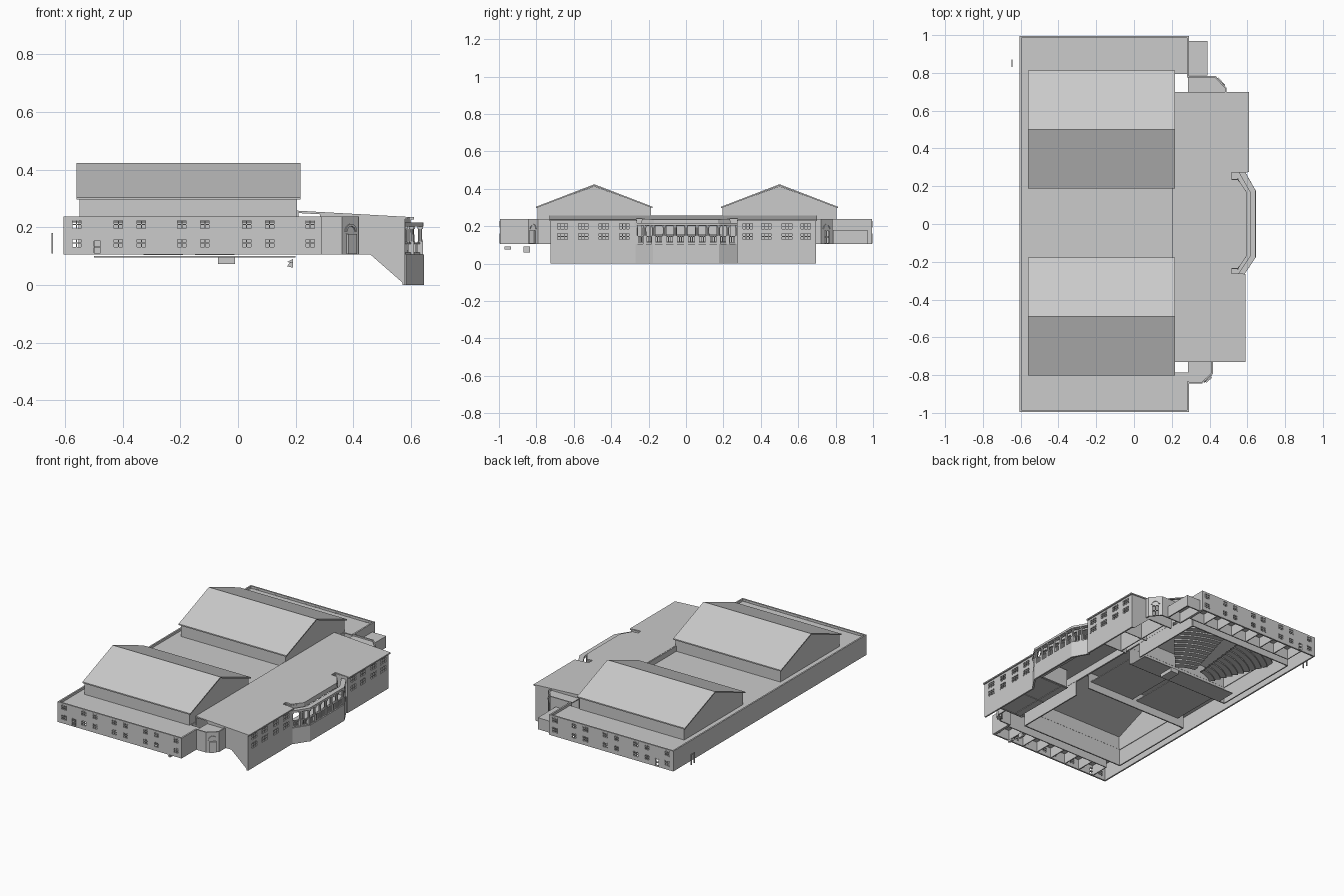
import bpy, bmesh, math
from mathutils import Matrix, Vector

if "Cube" in bpy.data.objects:
    bpy.data.objects.remove(bpy.data.objects["Cube"])

Z0, ZR, ZT = 0.105, 0.222, 0.237      # ground floor, flat roof, parapet top


def finish(name, bm):
    bmesh.ops.recalc_face_normals(bm, faces=bm.faces)
    me = bpy.data.meshes.new(name)
    bm.to_mesh(me)
    bm.free()
    ob = bpy.data.objects.new(name, me)
    bpy.context.collection.objects.link(ob)
    return ob


def add_box(bm, c, s, ang=0):
    m = Matrix.Translation(c) @ Matrix.Rotation(ang, 4, 'Z') @ Matrix.Diagonal((*s, 1))
    bmesh.ops.create_cube(bm, size=1, matrix=m)


def boxes(name, items):
    """Each item is x0, x1, y0, y1, z0, z1."""
    bm = bmesh.new()
    for a, b, c, d, e, f in items:
        add_box(bm, ((a+b)/2, (c+d)/2, (e+f)/2), (b-a, d-c, f-e))
    return finish(name, bm)


def extrude(name, pts, vec):
    bm = bmesh.new()
    f = bm.faces.new([bm.verts.new(p) for p in pts])
    r = bmesh.ops.extrude_face_region(bm, geom=[f])
    bmesh.ops.translate(bm, vec=vec, verts=[v for v in r['geom'] if isinstance(v, bmesh.types.BMVert)])
    return finish(name, bm)


def path_wall(name, pts, t, z0, z1):
    bm = bmesh.new()
    for p, q in zip(pts, pts[1:]):
        p, q = Vector(p), Vector(q)
        d, m = q - p, (p + q) / 2
        add_box(bm, (m.x, m.y, (z0+z1)/2), (d.length + t*0.4, t, z1 - z0), math.atan2(d.y, d.x))
    return finish(name, bm)


def openings(wall, name, wins, ang, depth=0.01):
    """Cut windows (x, y, z, width, height, panes) and fit frames with glazing bars."""
    cut, fr = bmesh.new(), bmesh.new()
    u = Vector((math.cos(ang), math.sin(ang), 0))
    for x, y, z, w, h, n in wins:
        c = Vector((x, y, z))
        add_box(cut, c, (w, depth*4, h), ang)
        for i in range(n + 1):
            add_box(fr, c + u*(w*(i/n - 0.5)), (0.0035, depth*1.2, h), ang)
        for k in (-0.5, 0, 0.5):
            add_box(fr, c + Vector((0, 0, k*h)), (w, depth*1.2, 0.0035), ang)
    cutter = finish(name + "_cutter", cut)
    cutter.hide_render = True
    cutter.hide_viewport = True
    finish(name, fr)
    mod = wall.modifiers.new("openings", 'BOOLEAN')
    mod.operation, mod.object, mod.solver = 'DIFFERENCE', cutter, 'EXACT'
    dg = bpy.context.evaluated_depsgraph_get()
    me = bpy.data.meshes.new_from_object(wall.evaluated_get(dg))
    wall.modifiers.clear()
    wall.data = me
    bpy.data.objects.remove(cutter)


# long side walls with two rows of windows and a door
cols = (-0.56, -0.415, -0.335, -0.195, -0.115, 0.03, 0.11, 0.25)
for s, side in ((-1, "front"), (1, "back")):
    y = s * 0.99
    wall = boxes(side + "_wall", [(-0.6, 0.29, y-0.005, y+0.005, Z0, ZT)])
    wins = [(x, y, z, 0.033, 0.03, 2) for x in cols for z in (0.145, 0.21)]
    openings(wall, side + "_windows", wins + [(-0.488, y, 0.132, 0.026, 0.046, 1)], 0)

# rear wall and short returns
boxes("rear_wall", [(-0.605, -0.595, -0.995, 0.995, Z0, ZT)])
boxes("end_returns", [(0.28, 0.29, -0.99, -0.835, Z0, ZT), (0.28, 0.29, 0.775, 0.99, Z0, ZT)])

# flat roof, open below the two halls
boxes("flat_roof", [(-0.6, 0.285, -0.99, -0.785, ZR-0.006, ZR), (-0.6, 0.285, 0.795, 0.99, ZR-0.006, ZR),
                    (-0.6, 0.205, -0.195, 0.205, ZR-0.006, ZR), (-0.6, -0.545, -0.8, 0.8, ZR-0.006, ZR)])
boxes("low_end_annex", [(0.29, 0.39, 0.785, 0.97, 0.173, 0.18), (0.29, 0.39, 0.962, 0.97, Z0, 0.18),
                        (0.382, 0.39, 0.785, 0.97, Z0, 0.18)])

# gabled halls
for name, yc in (("north_hall", 0.5), ("south_hall", -0.49)):
    a, b, hw = -0.55, 0.205, 0.3
    boxes(name + "_side_walls", [(a, b, yc+s*hw-0.004, yc+s*hw+0.004, ZR-0.01, 0.302) for s in (-1, 1)])
    for x, end in ((a, "rear"), (b-0.008, "inner")):
        extrude(f"{name}_{end}_gable", [(x, yc-hw, ZR-0.01), (x, yc+hw, ZR-0.01), (x, yc+hw, 0.302),
                                        (x, yc, 0.414), (x, yc-hw, 0.302)], (0.008, 0, 0))
    extrude(name + "_roof", [(-0.56, yc-0.312, 0.296), (-0.56, yc, 0.416), (-0.56, yc+0.312, 0.296),
                             (-0.56, yc+0.312, 0.304), (-0.56, yc, 0.424), (-0.56, yc-0.312, 0.304)],
            (0.777, 0, 0))

# sloping roof of the entrance wing, notched round the balcony bay
roof = extrude("wing_roof", [(x, y, 0.25 - (x-0.2)*0.056) for x, y in (
    (0.205, -0.73), (0.59, -0.73), (0.59, -0.265), (0.51, -0.265), (0.51, -0.235), (0.55, -0.235),
    (0.595, -0.17), (0.595, 0.17), (0.55, 0.235), (0.51, 0.235), (0.51, 0.275), (0.61, 0.275),
    (0.61, 0.7), (0.205, 0.7))], (0, 0, 0.008))
boxes("wing_roof_step", [(0.2, 0.21, -0.73, 0.7, ZR-0.02, 0.256)])

# wing end walls, bottom edge ramping down to the lower ground
for name, y, x in (("wing_south_end", -0.725, 0.58), ("wing_north_end", 0.687, 0.6)):
    extrude(name, [(0.285, y, Z0), (0.46, y, Z0), (0.58, y, 0), (x, y, 0), (x, y, 0.232),
                   (0.285, y, 0.25)], (0, 0.008, 0))

# wing front walls with windows
for name, x, ys, c in (("wing_front_south", 0.58, (-0.725, -0.262), (-0.66, -0.55, -0.44, -0.33)),
                       ("wing_front_north", 0.6, (0.272, 0.695), (0.33, 0.43, 0.54, 0.64))):
    w = boxes(name, [(x-0.01, x, ys[0], ys[1], 0, 0.232)])
    openings(w, name + "_windows", [(x-0.005, y, z, 0.055, 0.034, 3) for y in c for z in (0.145, 0.2)],
             math.pi/2)

# angled corner entrances with an arched door
for name, pts in (("south_entrance", [(0.285, -0.84), (0.36, -0.84), (0.415, -0.79), (0.415, -0.725)]),
                  ("north_entrance", [(0.285, 0.78), (0.43, 0.78), (0.485, 0.72), (0.485, 0.695)])):
    yin = pts[3][1]
    wall = path_wall(name + "_walls", pts, 0.008, Z0, ZT)
    extrude(name + "_roof", [(x, y, ZR) for x, y in pts + [(pts[0][0], yin)]], (0, 0, 0.006))
    p, q = Vector(pts[1]), Vector(pts[2])
    m, d = (p+q)/2, (q-p).normalized()
    openings(wall, name + "_door", [(m.x, m.y, 0.142, 0.04, 0.07, 2)], math.atan2(d.y, d.x), 0.008)
    out = Vector((abs(d.y), abs(d.x)*(-1 if m.y < 0 else 1)))
    arch = []
    for r, sgn in ((0.027, 1), (0.019, -1)):
        for i in range(9):
            t = math.pi*i/8*sgn + (0 if sgn > 0 else math.pi)
            o = m + d*(r*math.cos(t)) + out*0.003
            arch.append((o.x, o.y, 0.185 + r*abs(math.sin(t))))
    extrude(name + "_arch", arch, (out.x*0.006, out.y*0.006, 0))

# balcony bay: base wall, floor, glazed inner wall
outer = [(0.58, -0.265), (0.64, -0.175), (0.64, 0.175), (0.585, 0.272)]
inner = [(0.51, -0.235), (0.548, -0.235), (0.59, -0.17), (0.59, 0.17), (0.548, 0.235), (0.51, 0.235)]
path_wall("bay_base", outer, 0.01, 0, Z0)
extrude("bay_floor", [(x, y, Z0-0.006) for x, y in outer + [(0.51, 0.272), (0.51, -0.265)]], (0, 0, 0.006))
boxes("bay_cheeks", [(0.505, 0.58, -0.27, -0.262, Z0, 0.234), (0.505, 0.6, 0.272, 0.28, Z0, 0.234)])
path_wall("bay_sill", inner, 0.008, Z0, 0.12)
path_wall("bay_lintel", inner, 0.008, 0.205, 0.23)
boxes("bay_mullions", [(0.586, 0.594, -0.17+i*0.0567-0.008, -0.17+i*0.0567+0.008, Z0, 0.21) for i in range(7)]
      + [(0.544, 0.552, s*0.235-0.006, s*0.235+0.006, Z0, 0.21) for s in (-1, 1)])
boxes("bay_back_posts", [(0.505, 0.515, -0.27, -0.235, Z0, 0.234), (0.505, 0.515, 0.235, 0.28, Z0, 0.234)])

# balcony beam, railing, balusters and columns
rail = [(x-0.008, y) for x, y in outer]
path_wall("balcony_beam", [(x-0.012, y) for x, y in outer], 0.03, 0.203, 0.217)
path_wall("balcony_rail", rail, 0.009, 0.142, 0.147)
path_wall("balcony_kerb", rail, 0.009, Z0, 0.113)
bal, col = bmesh.new(), bmesh.new()
for (p, q), n in zip(zip(rail, rail[1:]), (2, 6, 2)):
    p, q = Vector(p), Vector(q)
    for i in range(n*5 + 1):
        c = p.lerp(q, i/(n*5))
        add_box(bal, (c.x, c.y, 0.128), (0.005, 0.005, 0.032))
        if i % 5 == 0:
            bmesh.ops.create_cone(col, segments=10, radius1=0.0085, radius2=0.007, depth=0.098, cap_ends=True,
                                  matrix=Matrix.Translation((c.x, c.y, 0.154)))
            for z, h in ((0.128, 0.045), (0.198, 0.008)):
                add_box(col, (c.x, c.y, z), (0.019, 0.019, h))
finish("balcony_balusters", bal)
finish("balcony_columns", col)

# interior: corridor walls, classroom partitions, upper floors
inside = []
for s in (-1, 1):
    y0, y1 = sorted((s*0.86, s*0.985))
    inside += [(-0.5, 0.28, s*0.86-0.003, s*0.86+0.003, Z0, ZR-0.006)]
    inside += [(x-0.003, x+0.003, y0, y1, Z0, ZR-0.006) for x in [-0.5 + 0.111*i for i in range(8)]]
boxes("classroom_partitions", inside)
boxes("classroom_upper_floors", [(-0.5, 0.28, -0.985, -0.86, 0.172, 0.176), (-0.5, 0.28, 0.86, 0.985, 0.172, 0.176)])
boxes("hall_inner_walls", [(-0.55, 0.205, y-0.004, y+0.004, Z0, ZR) for y in (-0.79, -0.19, 0.2, 0.8)]
      + [(-0.554, -0.546, a, b, Z0, ZR) for a, b in ((-0.79, -0.19), (0.2, 0.8))]
      + [(0.201, 0.209, a, b, Z0, ZR) for a, b in ((-0.79, -0.3), (0.3, 0.8))])
boxes("wing_floor", [(0.3, 0.56, -0.72, -0.27, 0.108, 0.114)])
boxes("centre_floors", [(-0.5, -0.17, -0.18, 0.19, 0.15, 0.156), (-0.14, 0.19, -0.18, 0.19, 0.15, 0.156)])
boxes("wing_partitions", [(0.3, 0.57, y-0.003, y+0.003, Z0, 0.235) for y in (-0.5, -0.28, 0.285, 0.48)]
      + [(0.34, 0.346, -0.72, -0.28, Z0, 0.24), (0.34, 0.346, 0.285, 0.69, Z0, 0.24)])

# curved stepped auditorium seating, split by an aisle, and its stage pit
seat = bmesh.new()
for a0, a1 in ((48, 84), (96, 132)):
    for k in range(11):
        r0, z = 0.2 + k*0.036, 0.112 + k*0.008
        ring = []
        for i in range(9):
            t = math.radians(a0 + (a1-a0)*i/8)
            ring.append([seat.verts.new((-0.17 + r*math.cos(t), 0.2 + r*math.sin(t), h))
                         for r, h in ((r0, z-0.008), (r0, z), (r0+0.036, z), (r0+0.036, z-0.008))])
        for p, q in zip(ring, ring[1:]):
            for j in range(4):
                seat.faces.new((p[j], p[(j+1) % 4], q[(j+1) % 4], q[j]))
# rows that would pass the rear hall wall are trimmed away
bmesh.ops.bisect_plane(seat, geom=seat.verts[:] + seat.edges[:] + seat.faces[:], plane_co=(0, 0.79, 0),
                       plane_no=(0, 1, 0), clear_outer=True)
finish("auditorium_rows", seat)
boxes("stage_pit", [(-0.07, -0.01, 0.24, 0.34, 0.072, 0.1), (-0.5, 0.2, 0.21, 0.34, 0.095, 0.1)])

# small outside pieces: detached gate post and stair wedges
boxes("gate_frame", [(-0.648, -0.642, y-0.003, y+0.003, 0.11, 0.18) for y in (0.835, 0.868)]
      + [(-0.648, -0.642, 0.835, 0.868, 0.175, 0.18)])
for y in (-0.97, -0.87):
    extrude("stair_wedge", [(0.17, y, 0.065 + (y < -0.9)*0.015), (0.19, y, 0.06 + (y < -0.9)*0.015),
                            (0.19, y, 0.09)], (0, 0.035, 0))
